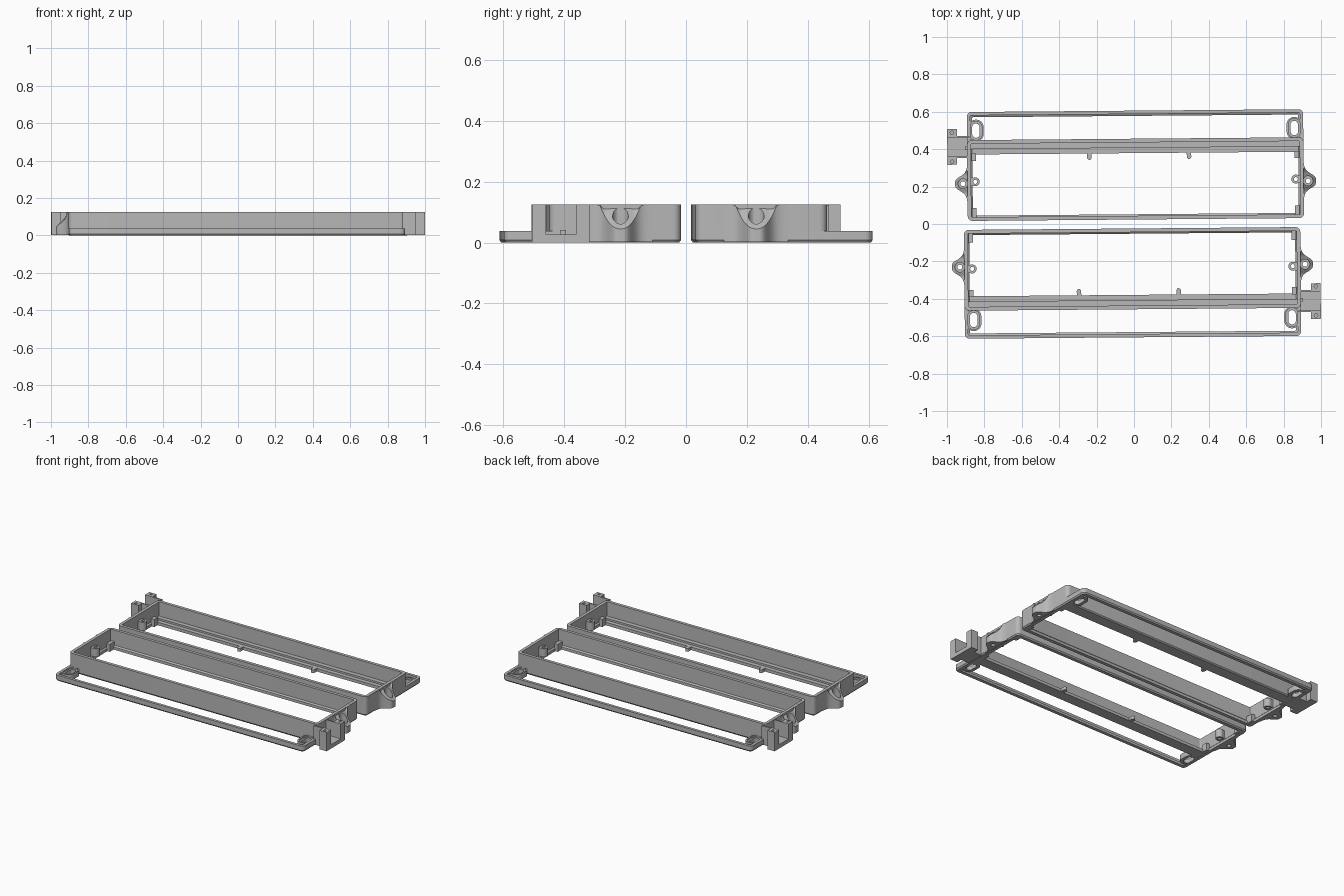
import bpy, bmesh, math
from mathutils import Matrix

if "Cube" in bpy.data.objects:
    bpy.data.objects.remove(bpy.data.objects["Cube"])

grey = bpy.data.materials.new("matte grey")
grey.diffuse_color = (0.48, 0.48, 0.48, 1)
grey.use_nodes = True
grey.node_tree.nodes["Principled BSDF"].inputs["Base Color"].default_value = grey.diffuse_color

# Each frame is slightly turned; the second is the first turned half way round
PLACE = Matrix.Translation((-0.0075, -0.315, 0)) @ Matrix.Rotation(math.radians(0.48), 4, 'Z')
TURNS = [("front", Matrix.Identity(4)), ("back", Matrix.Rotation(math.pi, 4, 'Z'))]


def make_mesh(name, bm):
    bmesh.ops.recalc_face_normals(bm, faces=bm.faces)
    me = bpy.data.meshes.new(name)
    bm.to_mesh(me)
    bm.free()
    return me


def place(name, me):
    me.materials.clear()
    me.materials.append(grey)
    me.shade_smooth()
    me.set_sharp_from_angle(angle=math.radians(30))
    for side, turn in TURNS:
        ob = bpy.data.objects.new(side + "_" + name, me)
        bpy.context.collection.objects.link(ob)
        ob.matrix_world = turn @ PLACE


def box_bm(*boxes):
    bm = bmesh.new()
    for x0, x1, y0, y1, z0, z1 in boxes:
        m = Matrix.Translation(((x0 + x1) / 2, (y0 + y1) / 2, (z0 + z1) / 2)) \
            @ Matrix.Diagonal((x1 - x0, y1 - y0, z1 - z0, 1))
        bmesh.ops.create_cube(bm, size=1, matrix=m)
    return bm


def cyl(bm, x, y, r, z0, z1, n=24):
    bmesh.ops.create_cone(bm, cap_ends=True, segments=n, radius1=r, radius2=r, depth=z1 - z0,
                          matrix=Matrix.Translation((x, y, (z0 + z1) / 2)))


def cut(me, cutter_me):
    """Subtract one mesh from another and return the result."""
    a = bpy.data.objects.new("solid", me)
    b = bpy.data.objects.new("cutter", cutter_me)
    b.hide_render = True
    for o in (a, b):
        bpy.context.collection.objects.link(o)
    mod = a.modifiers.new("cut", 'BOOLEAN')
    mod.operation, mod.object, mod.solver = 'DIFFERENCE', b, 'EXACT'
    dg = bpy.context.evaluated_depsgraph_get()
    out = bpy.data.meshes.new_from_object(a.evaluated_get(dg))
    for o in (a, b):
        bpy.data.objects.remove(o)
    return out


def ring_bm(x0, x1, y0, y1, radius, section, steps=6):
    """Sweep a closed (inset, z) section round a rounded rectangle."""
    bm = bmesh.new()
    loops = []
    for inset, z in section:
        r = max(radius - inset, 0.003)
        loop = []
        for k, (cx, cy) in enumerate([(x1, y1), (x0, y1), (x0, y0), (x1, y0)]):
            sx, sy = (1, -1, -1, 1)[k], (1, 1, -1, -1)[k]
            for i in range(steps + 1):
                a = math.pi / 2 * (k + i / steps)
                loop.append(bm.verts.new((cx - sx * (inset + r) + r * math.cos(a),
                                          cy - sy * (inset + r) + r * math.sin(a), z)))
        loops.append(loop)
    n = len(loops[0])
    for j, lo in enumerate(loops):
        hi = loops[(j + 1) % len(loops)]
        for i in range(n):
            bm.faces.new((lo[i], lo[(i + 1) % n], hi[(i + 1) % n], hi[i]))
    return bm


X, Y, H, W = 0.899, 0.291, 0.125, -0.141   # half length, half width, height, long wall

# Low outer rim and tall inner box
place("low_rim", make_mesh("low_rim", ring_bm(
    -X, X, -Y, Y, 0.025,
    [(0.006, 0), (0, 0.008), (0, 0.038), (0.018, 0.038), (0.018, 0.022), (0.028, 0.016), (0.028, 0)])))
place("tall_box", make_mesh("tall_box", ring_bm(
    -X, X, W, Y, 0.025,
    [(0.006, 0.001), (0, 0.009), (0, H), (0.02, H), (0.02, 0.026), (0.028, 0.018), (0.028, 0.001)])))

# Stepped ledge along the foot of the long wall, with small stops
place("ledge", make_mesh("ledge", box_bm(
    (-X + 0.01, X - 0.01, W + 0.005, -0.092, 0.0005, 0.032),
    (-X + 0.01, X - 0.01, -0.097, -0.064, 0.0005, 0.02))))
stops = box_bm(*[(u - 0.012, u + 0.012, -0.068, -0.042, 0.001, 0.022) for u in (-0.287, 0.246)])
for u in (-0.287, 0.246):
    cyl(stops, u, -0.042, 0.012, 0.001, 0.022, 16)
place("ledge_stops", make_mesh("ledge_stops", stops))

# Corner tabs inside the end walls
tabs = box_bm(*[b for s in (-1, 1) for b in (
    (s * 0.864 - 0.012, s * 0.864 + 0.012, -0.068, -0.03, 0.001, 0.05),
    (s * 0.864 - 0.012, s * 0.864 + 0.012, 0.222, 0.272, 0.001, 0.05))])
place("corner_tabs", make_mesh("corner_tabs", tabs))

for s, side in ((-1, "left"), (1, "right")):
    # Hollow screw post with a web to the end wall
    u = s * 0.857
    place(side + "_screw_post", make_mesh("screw_post", ring_bm(
        u - 0.024, u + 0.024, 0.058, 0.106, 0.024,
        [(0, 0.03), (0, 0.085), (0.013, 0.085), (0.013, 0.03)])))
    place(side + "_post_web", make_mesh("post_web", box_bm(
        (s * 0.876 - 0.006, s * 0.876 + 0.006, 0.06, 0.104, 0.031, 0.084))))

    # Slotted mounting pad in the low rim
    u = s * 0.851
    place(side + "_slotted_pad", make_mesh("slotted_pad", ring_bm(
        u - 0.041, u + 0.041, -0.25, -0.132, 0.04,
        [(0, 0.001), (0, 0.037), (0.009, 0.037), (0.009, 0.028), (0.021, 0.028), (0.021, 0.001)])))

    # Flared mounting ear: low at the round tip, rising to the end wall
    ear, rows = bmesh.new(), []
    for i in range(41):
        d = 0.105 * (i / 20 - 1)
        p = 0.067 / (1 + (abs(d) / 0.043) ** 4) - 0.0015
        z = 0.045 + (H - 0.046) * min(1, (abs(d) / 0.068) ** 2.3)
        rows.append([ear.verts.new((s * a, 0.092 + d, h)) for a, h in
                     ((X - 0.012, 0.002), (X + p, 0.002), (X + p, z), (X - 0.012, H - 0.001))])
    for a, b in zip(rows, rows[1:]):
        for k in range(4):
            ear.faces.new((a[k], a[(k + 1) % 4], b[(k + 1) % 4], b[k]))
    ear.faces.new(rows[0])
    ear.faces.new(rows[-1])
    bore, hole = bmesh.new(), bmesh.new()
    cyl(bore, s * 0.923, 0.092, 0.026, 0.042, 0.3)
    cyl(hole, s * 0.923, 0.092, 0.013, -0.1, 0.2)
    ear_me = cut(make_mesh("ear", ear), make_mesh("bore", bore))
    place(side + "_mounting_ear", cut(ear_me, make_mesh("hole", hole)))

# Socket holder at one end: floor, side cheeks and a notched end plate
C = -0.104
place("socket_floor", make_mesh("socket_floor", box_bm(
    (0.885, 0.96, C - 0.059, C + 0.059, 0.001, 0.027))))
place("socket_cheeks", make_mesh("socket_cheeks", box_bm(
    (0.885, 0.96, C - 0.059, C - 0.05, 0.02, H - 0.001),
    (0.885, 0.96, C + 0.05, C + 0.059, 0.02, H - 0.001))))
plate = make_mesh("plate", box_bm((0.953, 1.005, C - 0.096, C + 0.094, 0.001, H)))
notch = box_bm((0.9, 1.1, C - 0.05, C + 0.05, 0.027, 0.3))
for s in (-1, 1):
    cyl(notch, 0.98, C + s * 0.078, 0.009, 0.05, 0.3, 16)
place("socket_plate", cut(plate, make_mesh("notch", notch)))
place("socket_stop", make_mesh("socket_stop", box_bm((0.885, 0.91, C - 0.003, C + 0.017, 0.02, 0.042))))
